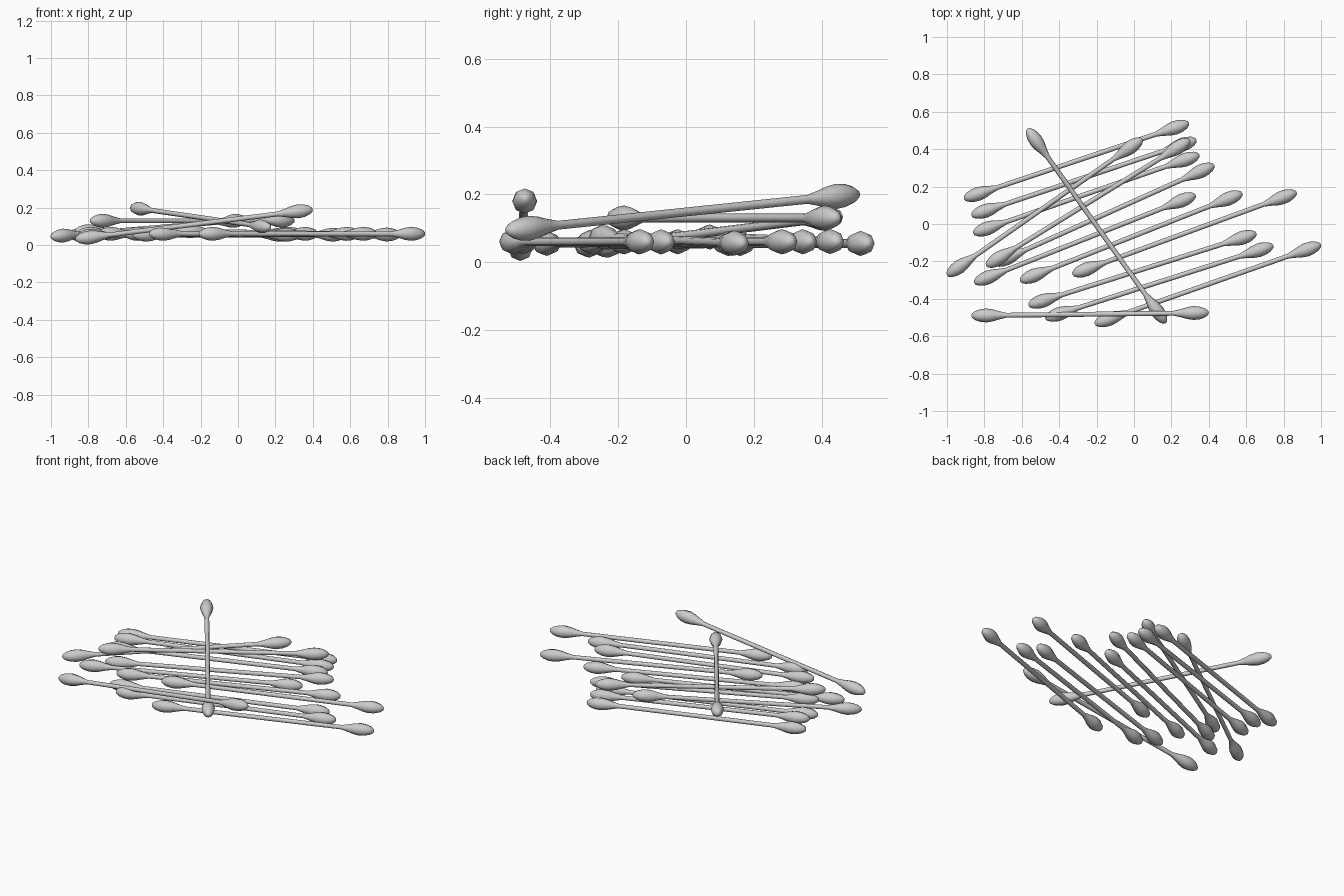
import bpy, bmesh, math
from mathutils import Vector

if "Cube" in bpy.data.objects:
    bpy.data.objects.remove(bpy.data.objects["Cube"])

SIDES = 8
# half profile of a cotton tip: (distance from end, radius)
TIP = [(0.004, 0.012), (0.022, 0.025), (0.05, 0.034), (0.082, 0.037),
       (0.115, 0.032), (0.15, 0.022), (0.188, 0.013)]

# each swab: left end x, y, z, right end x, y, z
SWABS = [
    (-0.91, 0.135, 0.055, 0.295, 0.54, 0.055),
    (-0.87, 0.045, 0.075, 0.335, 0.45, 0.06),
    (-0.86, -0.05, 0.06, 0.35, 0.37, 0.06),
    (-1.00, -0.275, 0.045, 0.045, 0.455, 0.135),
    (-0.79, -0.225, 0.13, 0.30, 0.45, 0.13),
    (-0.75, -0.215, 0.06, 0.43, 0.315, 0.06),
    (-0.855, -0.315, 0.05, 0.33, 0.155, 0.055),
    (-0.61, -0.305, 0.06, 0.58, 0.165, 0.055),
    (-0.33, -0.27, 0.075, 0.87, 0.17, 0.055),
    (-0.565, -0.435, 0.055, 0.655, -0.05, 0.06),
    (-0.475, -0.505, 0.06, 0.745, -0.115, 0.06),
    (-0.21, -0.535, 0.06, 1.00, -0.11, 0.06),
    (-0.87, -0.49, 0.031, 0.40, -0.475, 0.19),
    (-0.57, 0.51, 0.201, 0.17, -0.53, 0.093),
]


def swab(name, a, b):
    """Revolve the double-ended profile around the line a-b."""
    axis = b - a
    length = axis.length
    profile = TIP + [(length - d, r) for d, r in reversed(TIP)]
    bm = bmesh.new()
    rings = []
    for d, r in profile:
        rings.append([bm.verts.new((r * math.cos(2 * math.pi * i / SIDES),
                                    r * math.sin(2 * math.pi * i / SIDES), d))
                      for i in range(SIDES)])
    for lo, hi in zip(rings, rings[1:]):
        for i in range(SIDES):
            j = (i + 1) % SIDES
            bm.faces.new((lo[i], lo[j], hi[j], hi[i]))
    # rounded end points
    for ring, z in ((rings[0], 0), (rings[-1], length)):
        pole = bm.verts.new((0, 0, z))
        for i in range(SIDES):
            bm.faces.new((ring[i], ring[(i + 1) % SIDES], pole))
    bmesh.ops.recalc_face_normals(bm, faces=bm.faces)
    for f in bm.faces:
        f.smooth = True
    mesh = bpy.data.meshes.new(name)
    bm.to_mesh(mesh)
    bm.free()
    ob = bpy.data.objects.new(name, mesh)
    ob.location = a
    ob.rotation_euler = axis.to_track_quat('Z', 'Y').to_euler()
    bpy.context.collection.objects.link(ob)


# scattered pile of swabs
for n, s in enumerate(SWABS, 1):
    swab(f"cotton_swab_{n:02d}", Vector(s[:3]), Vector(s[3:]))
